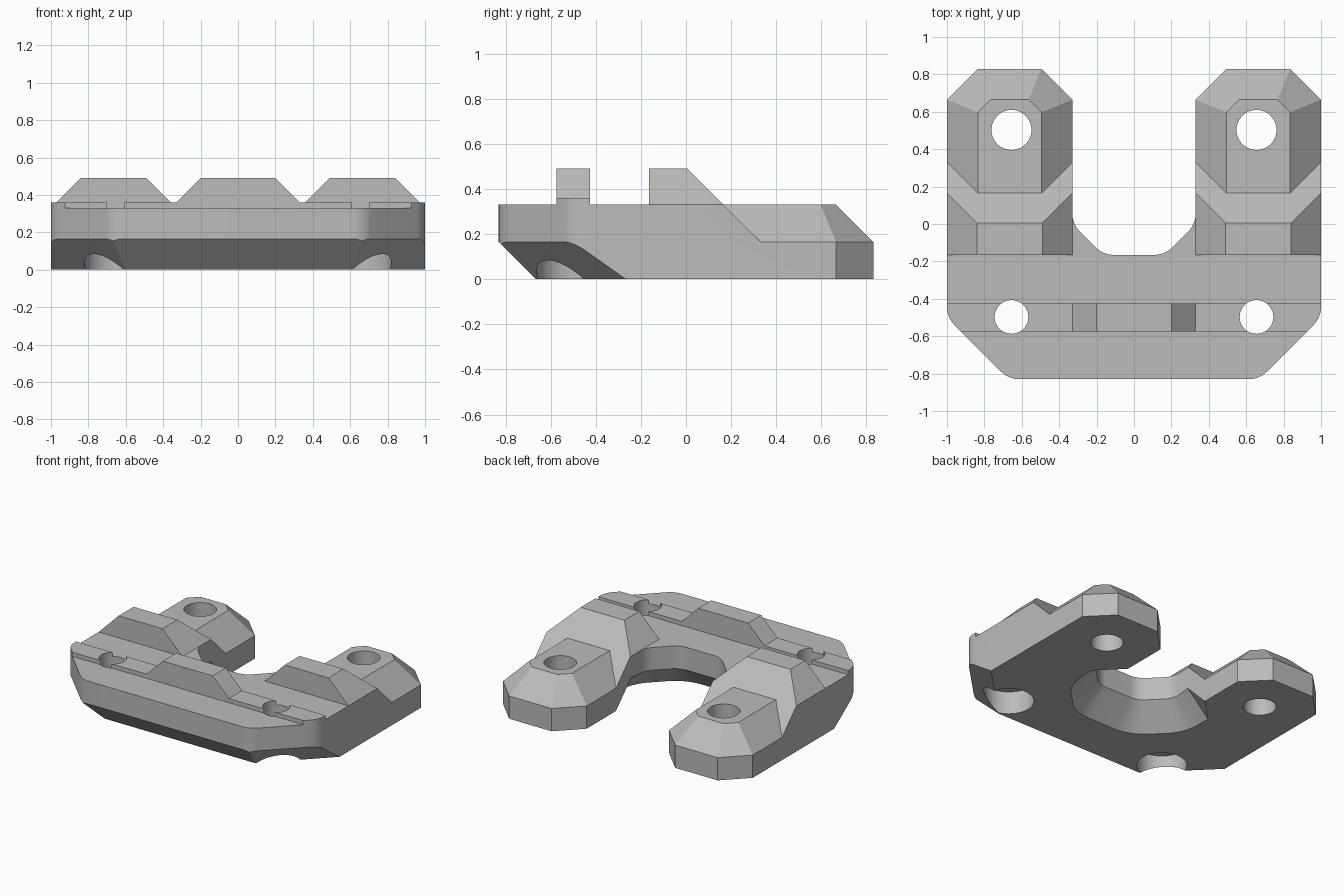
import bpy, bmesh, math
from mathutils import Vector

if "Cube" in bpy.data.objects:
    bpy.data.objects.remove(bpy.data.objects["Cube"])

grey = bpy.data.materials.new("plain grey")
grey.use_nodes = True
grey.diffuse_color = (0.5, 0.5, 0.5, 1)
grey.node_tree.nodes["Principled BSDF"].inputs["Base Color"].default_value = (0.5, 0.5, 0.5, 1)

C = 0.165              # chamfer size, also half the body height
TOP = 2 * C            # top of the body
CREST = 0.49           # top of the raised blocks


def finish(bm, name):
    bmesh.ops.recalc_face_normals(bm, faces=bm.faces[:])
    mesh = bpy.data.meshes.new(name)
    bm.to_mesh(mesh)
    bm.free()
    mesh.materials.append(grey)
    ob = bpy.data.objects.new(name, mesh)
    bpy.context.collection.objects.link(ob)
    return ob


def rounded(corners, steps=8):
    """Open path of (x, y, radius) corners, the inner ones filleted."""
    path = []
    for i, (x, y, r) in enumerate(corners):
        p = Vector((x, y))
        if r == 0:
            path.append(p)
            continue
        a = (Vector(corners[i - 1][:2]) - p).normalized()
        b = (Vector(corners[(i + 1) % len(corners)][:2]) - p).normalized()
        half = a.angle(b) / 2
        centre = p + (a + b).normalized() * r / math.sin(half)
        start = p + a * r / math.tan(half) - centre
        end = p + b * r / math.tan(half) - centre
        for k in range(steps + 1):
            path.append(centre + start.lerp(end, k / steps).normalized() * r)
    return path


def mirrored(corners):
    return corners + [(-x, y, r) for x, y, r in reversed(corners)]


def extrude(path, z0, z1):
    bm = bmesh.new()
    face = bm.faces.new([bm.verts.new((p.x, p.y, z0)) for p in path])
    new = bmesh.ops.extrude_face_region(bm, geom=[face])["geom"]
    bmesh.ops.translate(bm, vec=(0, 0, z1 - z0),
                        verts=[g for g in new if isinstance(g, bmesh.types.BMVert)])
    bmesh.ops.recalc_face_normals(bm, faces=bm.faces[:])
    return bm


def slice_off(bm, point, normal):
    """Remove what lies on the normal's side and cap the cut."""
    geom = bm.verts[:] + bm.edges[:] + bm.faces[:]
    bmesh.ops.bisect_plane(bm, geom=geom, plane_co=point, plane_no=normal,
                           dist=1e-5, clear_outer=True)
    rim = [e for e in bm.edges if e.is_boundary]
    bmesh.ops.holes_fill(bm, edges=rim, sides=0)


def hull(name, points):
    bm = bmesh.new()
    for p in points:
        bm.verts.new(p)
    bmesh.ops.convex_hull(bm, input=bm.verts[:])
    bmesh.ops.dissolve_limit(bm, angle_limit=0.005, verts=bm.verts[:], edges=bm.edges[:])
    return finish(bm, name)


def cylinder(name, x, y, radius, z0, z1):
    bm = bmesh.new()
    bmesh.ops.create_cone(bm, cap_ends=True, segments=48, radius1=radius,
                          radius2=radius, depth=z1 - z0)
    bmesh.ops.translate(bm, vec=(x, y, (z0 + z1) / 2), verts=bm.verts[:])
    return finish(bm, name)


def cut(ob, cutters):
    bpy.context.view_layer.objects.active = ob
    for c in cutters:
        c.hide_render = True
        mod = ob.modifiers.new("cut", "BOOLEAN")
        mod.operation, mod.solver, mod.object = "DIFFERENCE", "EXACT", c
        bpy.ops.object.modifier_apply(modifier=mod.name)


# Horseshoe body with chamfered lower front edges
outline = rounded(mirrored([(0.67, -0.83, 0.14), (1, -0.5, 0.14), (1, 0.665, 0),
                            (0.835, 0.83, 0), (0.495, 0.83, 0), (0.33, 0.665, 0),
                            (0.33, 0, 0.14), (0.165, -0.165, 0.14)]))
bm = extrude(outline, 0, TOP)
slice_off(bm, (0, -0.83, C), (0, -1, -1))
for s in (1, -1):
    d = math.sqrt(0.5)
    slice_off(bm, (s, -0.5, C), (s * d, -d, -1))
body = finish(bm, "body")

# Low rail across the front, with a raised centre block
bm = extrude(outline, TOP, 0.36)
slice_off(bm, (0, -0.575, 0), (0, -1, 0))
slice_off(bm, (0, -0.425, 0), (0, 1, 0))
rail = finish(bm, "front_rail")
block = hull("centre_block", [(s * x, y, z) for s in (1, -1) for y in (-0.575, -0.425)
                              for x, z in ((0.33, 0.36), (0.2, CREST))])

# Cutter that lowers the legs behind a sloped step
step = hull("step_cutter", [(x, y, z) for x in (-1.1, 1.1)
                            for y, z in ((0.055, 0.44), (TOP, C), (0.9, C), (0.9, 0.44))])

# Cutter that flares the underside of the opening
flare_points = []
for z in (-0.01, C + 0.01):
    o = C - z
    k = o * (math.sqrt(2) - 1)
    ring = [(0.33, C + o, 0), (0.33 + o, C, 0), (0.33 + o, -k, 0.14 + o),
            (0.165 + k, -C - o, 0.14 + o)]
    flare_points += [(p.x, p.y, z) for p in rounded(mirrored(ring))]
flare = hull("flare_cutter", flare_points)

# Bolt holes, with wide pockets under the front pair
front_holes, leg_holes, pockets = [], [], []
for s in (1, -1):
    front_holes.append(cylinder("front_hole", s * 0.655, -0.497, 0.09, -0.1, 0.6))
    leg_holes.append(cylinder("leg_hole", s * 0.655, 0.503, 0.107, -0.1, 0.6))
    pockets.append(cylinder("pocket", s * 0.655, -0.497, C, -0.1, C))
cut(body, [step, flare] + front_holes + leg_holes + pockets)
cut(rail, front_holes)

# Sloped ridges and bevelled bolt pads on each leg
parts = [body, rail, block]
for s, side, hole in ((1, "left", leg_holes[0]), (-1, "right", leg_holes[1])):
    ridge = [(x, y, TOP) for x in (0.33, 1) for y in (-C, C)]
    ridge += [(x, y, CREST) for x in (0.49, 0.84) for y in (-C, 0.005)]
    parts.append(hull(side + "_ridge", [(s * x, y, z) for x, y, z in ridge]))
    pad = []
    for z, inset in ((C, 0), (TOP, C)):
        w, n = 0.335 - inset, C - inset * (2 - math.sqrt(2))
        back = 0.83 - inset
        for m in (1, -1):
            pad += [(0.665 + m * w, C, z), (0.665 + m * w, back - n, z),
                    (0.665 + m * (w - n), back, z)]
    leg_pad = hull(side + "_leg_pad", [(s * x, y, z) for x, y, z in pad])
    cut(leg_pad, [hole])
    parts.append(leg_pad)

for c in [step, flare] + front_holes + leg_holes + pockets:
    bpy.data.objects.remove(c)

# Smooth round walls, crisp edges elsewhere
bpy.ops.object.select_all(action="DESELECT")
for ob in parts:
    ob.select_set(True)
bpy.context.view_layer.objects.active = body
bpy.ops.object.shade_smooth_by_angle(angle=math.radians(20))
